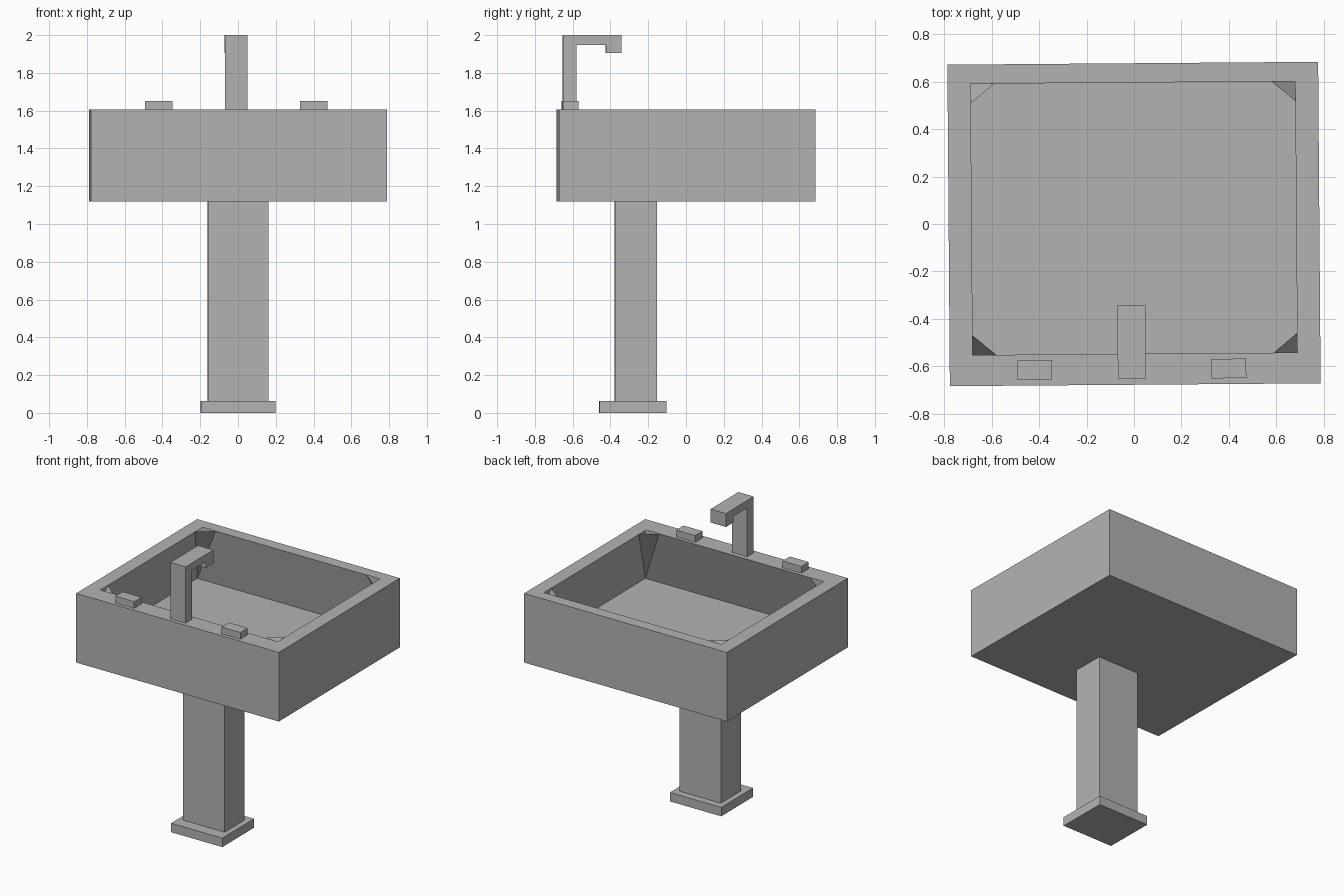
import bpy, bmesh

TILT = 0.0077       # slight turn of the whole piece about z
RIM_Z = 1.605

if "Cube" in bpy.data.objects:
    bpy.data.objects.remove(bpy.data.objects["Cube"], do_unlink=True)

# Single grey material
grey = bpy.data.materials.new("ceramic_grey")
grey.use_nodes = True
colour = (0.45, 0.45, 0.45, 1)
grey.diffuse_color = colour
grey.node_tree.nodes["Principled BSDF"].inputs["Base Color"].default_value = colour


def finish(name, bm):
    mesh = bpy.data.meshes.new(name)
    bm.to_mesh(mesh)
    bm.free()
    mesh.materials.append(grey)
    ob = bpy.data.objects.new(name, mesh)
    ob.rotation_euler.z = TILT
    bpy.context.collection.objects.link(ob)
    return ob


def rect(bm, x0, x1, y0, y1, z):
    return [bm.verts.new((x, y, z)) for x, y in ((x0, y0), (x1, y0), (x1, y1), (x0, y1))]


def bridge(bm, lower, upper):
    n = len(lower)
    for i in range(n):
        j = (i + 1) % n
        bm.faces.new((lower[i], lower[j], upper[j], upper[i]))


def box(name, x0, x1, y0, y1, z0, z1):
    bm = bmesh.new()
    low, high = rect(bm, x0, x1, y0, y1, z0), rect(bm, x0, x1, y0, y1, z1)
    bridge(bm, low, high)
    bm.faces.new(low[::-1])
    bm.faces.new(high)
    return finish(name, bm)


# Pedestal
box("pedestal_base", -0.2, 0.196, -0.46, -0.105, 0, 0.063)
box("pedestal_column", -0.163, 0.158, -0.378, -0.155, 0.063, 1.12)

# Outer basin: bottom, four sides and a flat rim around a rectangular opening
W, D = 0.7825, 0.6785
HX, HY0, HY1 = 0.685, -0.548, 0.597
bm = bmesh.new()
bottom = rect(bm, -W, W, -D, D, 1.12)
top = rect(bm, -W, W, -D, D, RIM_Z)
hole = rect(bm, -HX, HX, HY0, HY1, RIM_Z)
bm.faces.new(bottom[::-1])
bridge(bm, bottom, top)
bridge(bm, top, hole)
finish("basin_shell", bm)

# Inner bowl: cut-corner opening spreading out to a full-width floor
CX, CY = 0.1, 0.083
bm = bmesh.new()
floor = rect(bm, -W + 0.004, W - 0.004, -D + 0.004, D - 0.004, 1.192)
lip = []
for sx, sy in ((-1, -1), (1, -1), (1, 1), (-1, 1)):
    y = HY1 if sy > 0 else HY0
    on_side = (sx * HX, y - sy * CY, RIM_Z)
    on_end = (sx * (HX - CX), y, RIM_Z)
    pair = (on_side, on_end) if sx == sy else (on_end, on_side)
    lip.append([bm.verts.new(p) for p in pair])
bm.faces.new(floor)
for i in range(4):
    j = (i + 1) % 4
    bm.faces.new((floor[i], lip[i][0], lip[i][1]))
    bm.faces.new((floor[i], lip[i][1], lip[j][0], floor[j]))
bmesh.ops.recalc_face_normals(bm, faces=bm.faces)
if bm.faces[:][0].normal.z < 0:
    bmesh.ops.reverse_faces(bm, faces=bm.faces[:])
finish("basin_bowl", bm)

# Tap: side profile extruded across x
MID = -0.014
profile = [(-0.652, RIM_Z), (-0.58, RIM_Z), (-0.58, 1.948), (-0.425, 1.948),
           (-0.425, 1.905), (-0.342, 1.905), (-0.342, 2.0), (-0.652, 2.0)]
bm = bmesh.new()
sides = [[bm.verts.new((MID + s * 0.059, y, z)) for y, z in profile] for s in (-1, 1)]
bridge(bm, *sides)
bm.faces.new(sides[0])
bm.faces.new(sides[1])
bmesh.ops.recalc_face_normals(bm, faces=bm.faces)
finish("tap_spout", bm)

# Tap handles
for name, s in (("left_handle", 1), ("right_handle", -1)):
    x = MID + s * 0.41
    box(name, x - 0.073, x + 0.073, -0.654, -0.572, RIM_Z, 1.652)
